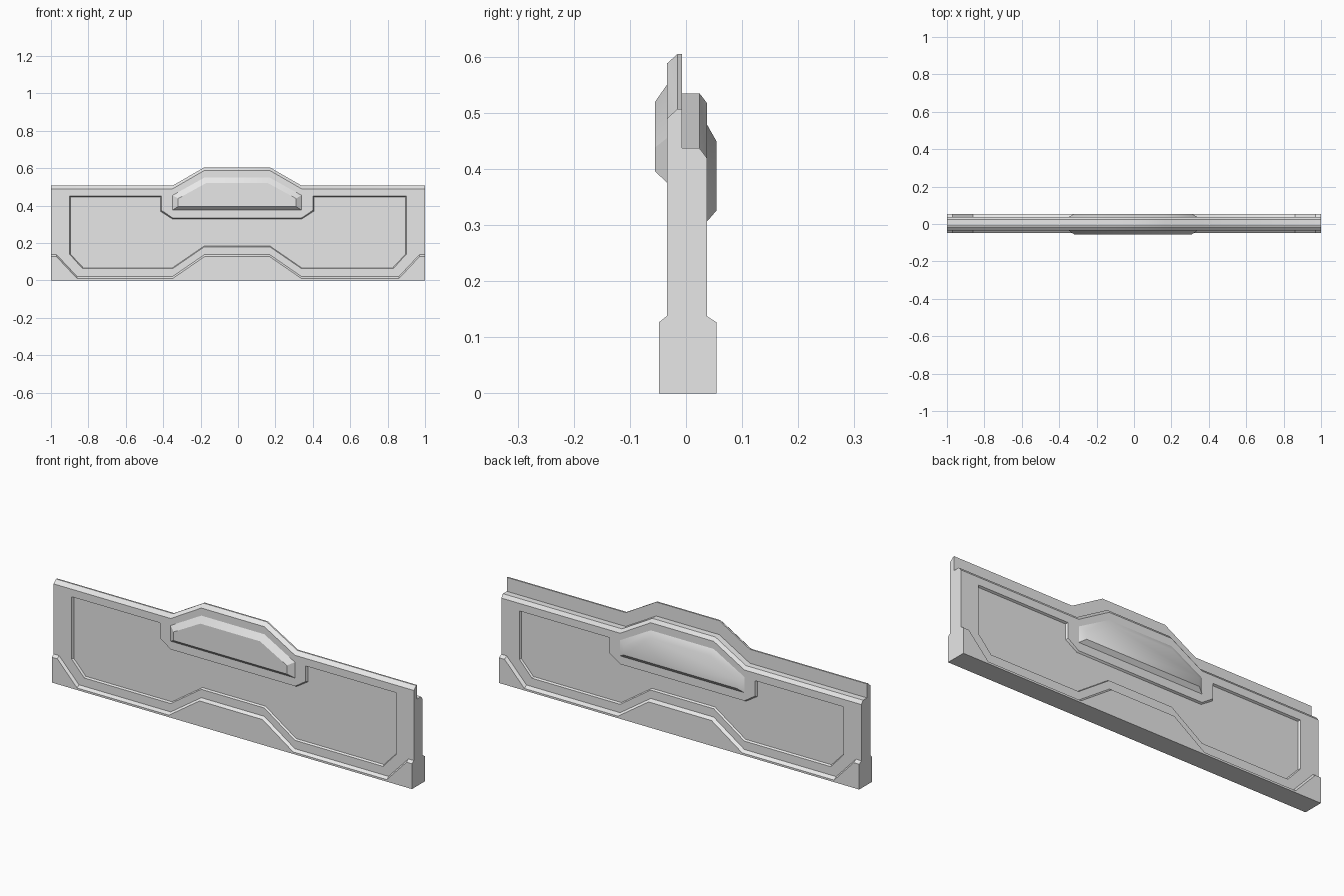
import bpy
import bmesh
import math

if "Cube" in bpy.data.objects:
    bpy.data.objects.remove(bpy.data.objects["Cube"], do_unlink=True)

grey = bpy.data.materials.new("light_grey")
grey.use_nodes = True
COLOR = (0.8, 0.8, 0.8, 1)
grey.diffuse_color = COLOR
grey.node_tree.nodes["Principled BSDF"].inputs["Base Color"].default_value = COLOR

CX = -0.005               # centre of the raised middle section
WIDE, NARROW = 0.345, 0.175


def loft(name, rings):
    """Solid through matching x-z outlines, each given as (y, points)."""
    bm = bmesh.new()
    loops = [[bm.verts.new((x, y, z)) for x, z in pts] for y, pts in rings]
    for a, b in zip(loops, loops[1:]):
        for i in range(len(a)):
            j = (i + 1) % len(a)
            bm.faces.new((a[i], a[j], b[j], b[i]))
    bm.faces.new(loops[0])
    bm.faces.new(loops[-1])
    bmesh.ops.recalc_face_normals(bm, faces=bm.faces)
    mesh = bpy.data.meshes.new(name)
    bm.to_mesh(mesh)
    bm.free()
    mesh.materials.append(grey)
    obj = bpy.data.objects.new(name, mesh)
    bpy.context.collection.objects.link(obj)
    return obj


def activate(obj):
    bpy.ops.object.select_all(action='DESELECT')
    obj.select_set(True)
    bpy.context.view_layer.objects.active = obj


def smooth(obj):
    activate(obj)
    bpy.ops.object.shade_smooth_by_angle(angle=math.radians(32))


def both_sides(half):
    """Complete a left half outline, given from the outside in."""
    return half + [(-x, z) for x, z in reversed(half)]


def hump(low, high):
    """Raised middle of an edge, from -x to +x."""
    return [(CX - WIDE, low), (CX - NARROW, high),
            (CX + NARROW, high), (CX + WIDE, low)]


def slab_outline(top):
    return [(-1, 0), (-1, top)] + hump(top, top + 0.098) + [(1, top), (1, 0)]


def base_outline(drop):
    feet = [(-1, 0.138 - drop), (-0.97, 0.138 - drop), (-0.86, 0.021 - drop)]
    right = [(-x, z) for x, z in reversed(feet)]
    return [(-1, 0)] + feet + hump(0.021 - drop, 0.138 - drop) + right + [(1, 0)]


def panel_outline(shift, inset):
    """Sunken panel with a notch below the grip."""
    top, k = 0.452 + shift - inset, inset
    notch = [(CX - 0.405 - k, top), (CX - 0.405 - k, 0.375 + shift - k),
             (CX - WIDE - k / 2, 0.335 + shift - k)]
    notch += [(2 * CX - x, z) for x, z in reversed(notch)]
    low = 0.063 + k
    side = [(0.9 - k, top), (0.9 - k, 0.14), (0.83 - k / 2, low)]
    bottom = list(reversed(hump(low, 0.18 + k)))
    return notch + side + bottom + [(-x, z) for x, z in reversed(side)]


def grip_outline(shift, k):
    """Flat-bottomed hexagon; k shrinks it towards the raised face."""
    half = [(-WIDE + k, 0.376 + k * 0.65), (-WIDE + k, 0.455 - k * 0.55),
            (-NARROW + k * 0.3, 0.55 - k)]
    return [(x + CX, z + shift) for x, z in both_sides(half)]


# Main slabs: the front one is taller than the back one
front_slab = loft("front_slab", [(-0.034, slab_outline(0.49)),
                                 (-0.015, slab_outline(0.507)),
                                 (-0.007, slab_outline(0.507))])
back_slab = loft("back_slab", [(-0.007, slab_outline(0.437)),
                               (0.024, slab_outline(0.437)),
                               (0.037, slab_outline(0.42))])

# Each face gets a sunken panel, a base plate and a raised grip
for side, slab, face, out, base_y, grip_y, shift in (
        ("front", front_slab, -0.034, -1, -0.048, -0.055, 0.0),
        ("back", back_slab, 0.037, 1, 0.054, 0.054, -0.07)):
    cutter = loft(side + "_panel_cutter",
                  [(face + out * 0.004, panel_outline(shift, -0.002)),
                   (face - out * 0.010, panel_outline(shift, 0.005))])
    cutter.hide_render = True
    activate(slab)
    cut = slab.modifiers.new("panel", 'BOOLEAN')
    cut.operation = 'DIFFERENCE'
    cut.solver = 'EXACT'
    cut.object = cutter
    bpy.ops.object.modifier_apply(modifier=cut.name)
    bpy.data.objects.remove(cutter, do_unlink=True)
    smooth(slab)

    smooth(loft(side + "_base_plate", [(face, base_outline(0)),
                                       (base_y, base_outline(0.011))]))
    smooth(loft(side + "_grip", [(face, grip_outline(shift, 0)),
                                 (grip_y, grip_outline(shift, 0.03))]))
